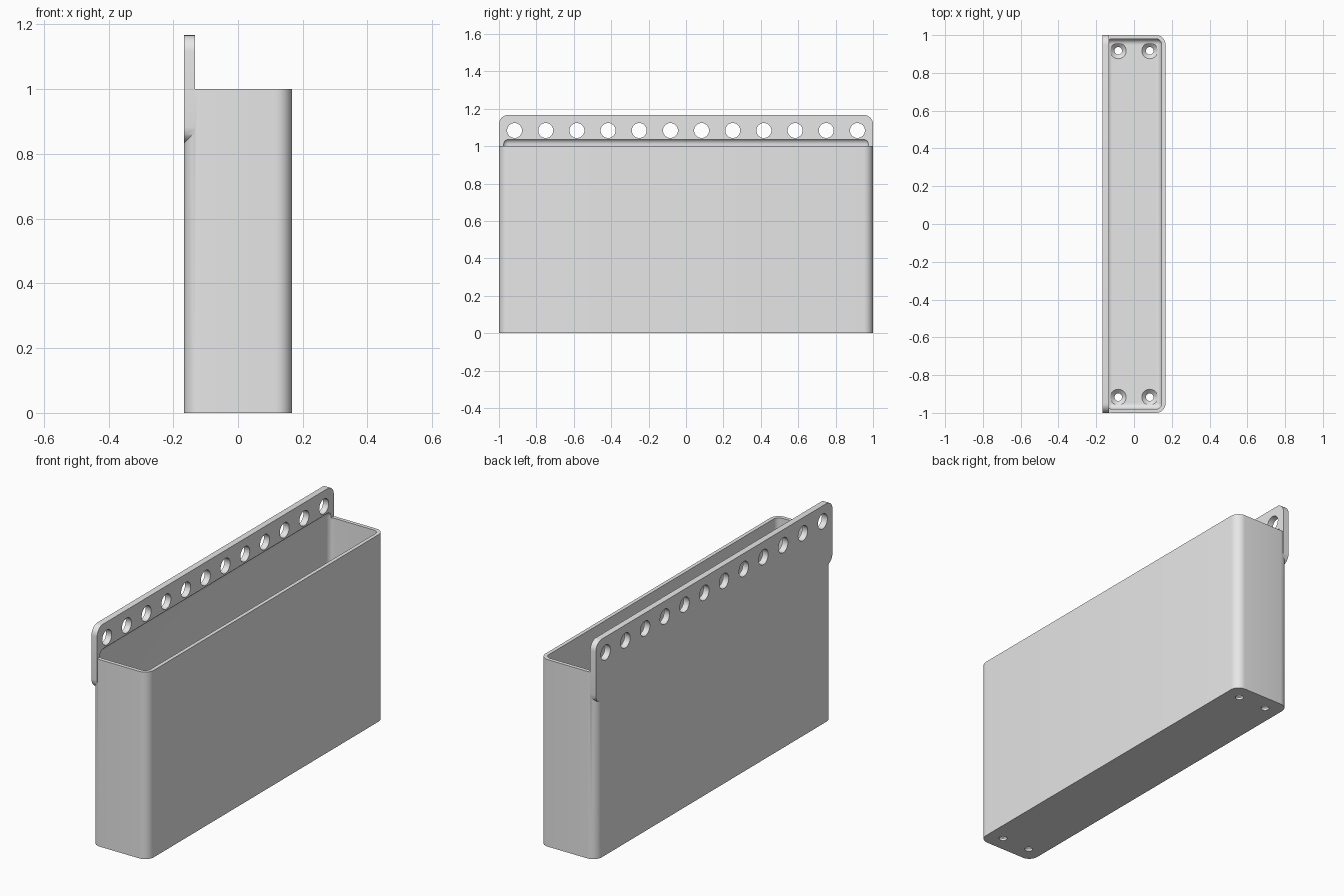
import bpy, bmesh, math
from mathutils import Matrix, Vector

old = bpy.data.objects.get("Cube")
if old:
    bpy.data.objects.remove(old, do_unlink=True)

grey = bpy.data.materials.new("light grey")
grey.use_nodes = True
colour = (0.8, 0.8, 0.8, 1)
grey.diffuse_color = colour
grey.node_tree.nodes["Principled BSDF"].inputs["Base Color"].default_value = colour

X, Y = 1 / 6, 1.0          # half width and half length
RIM, TOP = 1.0, 7 / 6      # box height and plate height
WALL, FLOOR, PLATE = 0.02, 1 / 30, 1 / 30
ROUND = 0.05


def to_object(name, bm):
    bmesh.ops.recalc_face_normals(bm, faces=bm.faces)
    mesh = bpy.data.meshes.new(name)
    bm.to_mesh(mesh)
    bm.free()
    obj = bpy.data.objects.new(name, mesh)
    bpy.context.collection.objects.link(obj)
    mesh.materials.append(grey)
    return obj


def rounded_box(name, low, high, radius, axis=None):
    """Box with edges along one axis rounded, or all edges when axis is None."""
    low, high = Vector(low), Vector(high)
    bm = bmesh.new()
    bmesh.ops.create_cube(bm, size=1)
    bmesh.ops.scale(bm, vec=high - low, verts=bm.verts)
    bmesh.ops.translate(bm, vec=(low + high) / 2, verts=bm.verts)
    edges = [e for e in bm.edges if axis is None or
             abs((e.verts[0].co - e.verts[1].co).normalized()[axis]) > 0.9]
    bmesh.ops.bevel(bm, geom=edges, offset=radius, segments=8, profile=0.5,
                    affect='EDGES')
    return to_object(name, bm)


def turned(bm, rings, matrix, sides=32):
    """Add a closed turned solid from (radius, height) rings."""
    loops = []
    for r, h in rings:
        angles = [math.tau * i / sides for i in range(sides)]
        loops.append([bm.verts.new(matrix @ Vector((r * math.cos(a), r * math.sin(a), h)))
                      for a in angles])
    for a, b in zip(loops, loops[1:]):
        for i in range(sides):
            j = (i + 1) % sides
            bm.faces.new((a[i], a[j], b[j], b[i]))
    bm.faces.new(loops[0])
    bm.faces.new(loops[-1])


def combine(obj, other, operation):
    mod = obj.modifiers.new(operation.lower(), 'BOOLEAN')
    mod.object, mod.operation, mod.solver = other, operation, 'EXACT'
    bpy.ops.object.select_all(action='DESELECT')
    obj.select_set(True)
    bpy.context.view_layer.objects.active = obj
    bpy.ops.object.modifier_apply(modifier=mod.name)
    bpy.data.objects.remove(other, do_unlink=True)


# Outer bin and the mounting plate along its back
bin_body = rounded_box("wall_bin", (-X, -Y, 0), (X, Y, RIM), ROUND, axis=2)
plate = rounded_box("mounting_plate", (-X, -Y, RIM - 1 / 6), (PLATE - X, Y, TOP),
                    ROUND, axis=0)
combine(bin_body, plate, 'UNION')

# Soft-edged cavity, reaching slightly into the plate
cavity = rounded_box("cavity_cutter", (WALL - X, WALL - Y, FLOOR),
                     (X - WALL, Y - WALL, RIM + 0.04), ROUND - WALL)
combine(bin_body, cavity, 'DIFFERENCE')

# Row of plate holes and countersunk floor holes
bm = bmesh.new()
for i in range(12):
    place = Matrix.Translation((-X, (i - 5.5) / 6, RIM + 1 / 12))
    turned(bm, [(0.04, -0.05), (0.04, 0.1)], place @ Matrix.Rotation(math.pi / 2, 4, 'Y'))
for sx in (-1, 1):
    for sy in (-1, 1):
        place = Matrix.Translation((sx / 12, sy * 11 / 12, 0))
        turned(bm, [(0.02, -0.05), (0.02, 0.012), (0.042, FLOOR), (0.042, 0.08)], place)
combine(bin_body, to_object("hole_cutter", bm), 'DIFFERENCE')

bin_body.select_set(True)
bpy.context.view_layer.objects.active = bin_body
bpy.ops.object.shade_smooth_by_angle(angle=math.radians(30))
